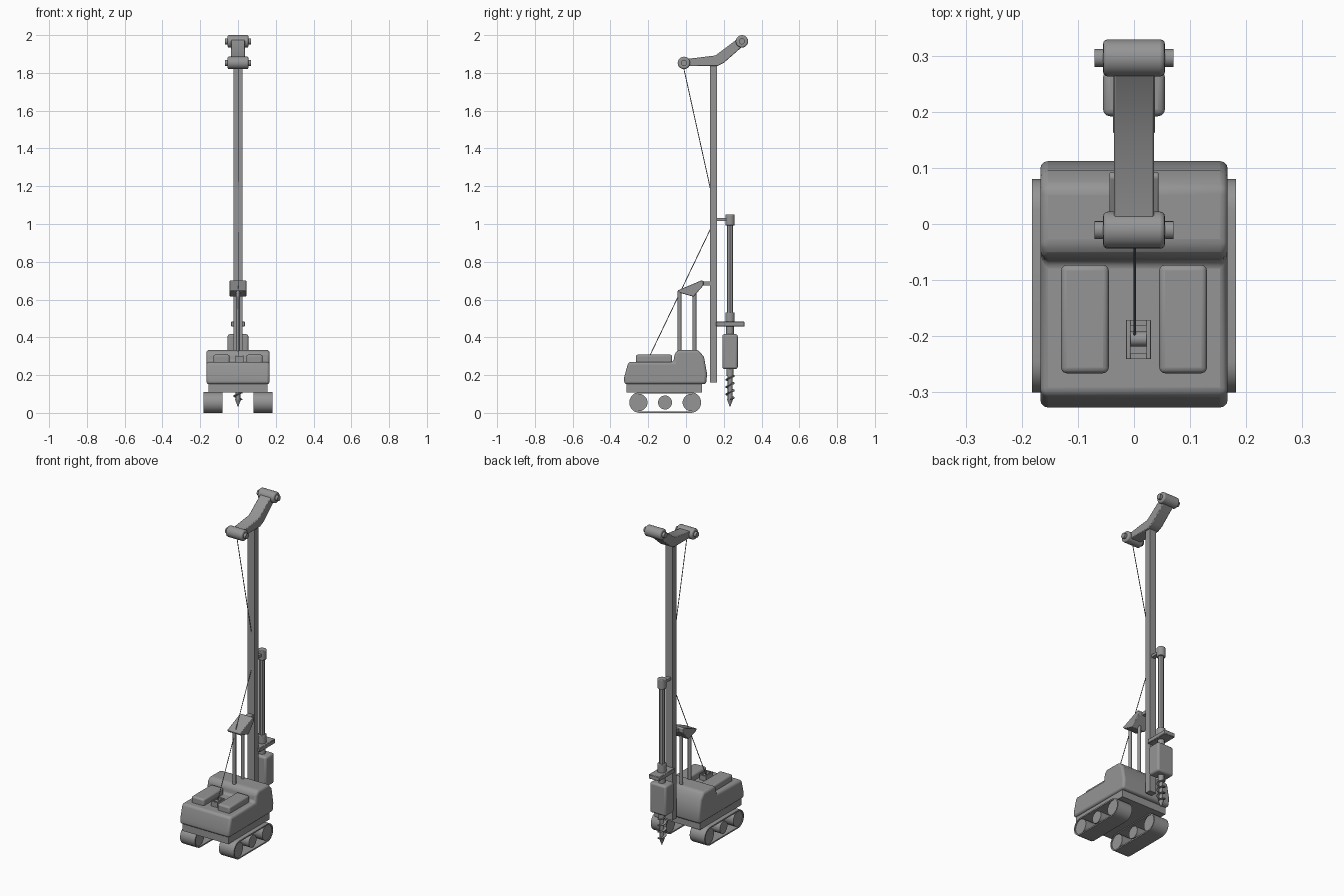
import bpy, bmesh
from math import sin, cos, pi
from mathutils import Vector

if "Cube" in bpy.data.objects:
    bpy.data.objects.remove(bpy.data.objects["Cube"])

# one dark grey paint for the whole machine
PAINT = bpy.data.materials.new("dark_grey")
PAINT.diffuse_color = (0.3, 0.3, 0.3, 1)
PAINT.use_nodes = True
PAINT.node_tree.nodes["Principled BSDF"].inputs["Base Color"].default_value = PAINT.diffuse_color


def finish(name, bm, bevel=0.0, segs=3):
    bmesh.ops.recalc_face_normals(bm, faces=bm.faces)
    me = bpy.data.meshes.new(name)
    bm.to_mesh(me)
    bm.free()
    me.materials.append(PAINT)
    ob = bpy.data.objects.new(name, me)
    bpy.context.collection.objects.link(ob)
    if bevel:
        m = ob.modifiers.new("bevel", 'BEVEL')
        m.width, m.segments, m.limit_method = bevel, segs, 'ANGLE'
    bpy.ops.object.select_all(action='DESELECT')
    bpy.context.view_layer.objects.active = ob
    ob.select_set(True)
    bpy.ops.object.shade_smooth_by_angle(angle=0.6)
    return ob


def extrude_x(name, pts, x0, x1, bevel=0.0, segs=3):
    """Side profile of (y, z) points extruded along x."""
    bm = bmesh.new()
    f = bm.faces.new([bm.verts.new((x0, y, z)) for y, z in pts])
    r = bmesh.ops.extrude_face_region(bm, geom=[f])
    bmesh.ops.translate(bm, vec=(x1 - x0, 0, 0),
                        verts=[v for v in r['geom'] if isinstance(v, bmesh.types.BMVert)])
    return finish(name, bm, bevel, segs)


def box(name, x0, x1, y0, y1, z0, z1, bevel=0.0, segs=3):
    return extrude_x(name, [(y0, z0), (y1, z0), (y1, z1), (y0, z1)], x0, x1, bevel, segs)


def rod(name, a, b, r, r2=None, n=20, bevel=0.0):
    """Cylinder or cone between two points."""
    a, b = Vector(a), Vector(b)
    bm = bmesh.new()
    bmesh.ops.create_cone(bm, cap_ends=True, segments=n, radius1=r,
                          radius2=r if r2 is None else r2, depth=(b - a).length)
    q = (b - a).to_track_quat('Z', 'Y').to_matrix()
    for v in bm.verts:
        v.co = q @ v.co + (a + b) / 2
    return finish(name, bm, bevel)


def stadium(y0, y1, z, r, n=14):
    pts = [(y1 + r * sin(pi * i / n), z - r * cos(pi * i / n)) for i in range(n + 1)]
    return pts + [(y0 - r * sin(pi * i / n), z + r * cos(pi * i / n)) for i in range(n + 1)]


# crawler tracks: hollow belt loops with three wheels each
WHEELS = ((-0.25, 0.046), (-0.111, 0.037), (0.028, 0.046))
for side, s in (("left", -1), ("right", 1)):
    bm = bmesh.new()
    rings = [[bm.verts.new((s * x, y, z)) for y, z in stadium(-0.245, 0.025, 0.055, r)]
             for x, r in ((0.081, 0.055), (0.182, 0.055), (0.182, 0.047), (0.081, 0.047))]
    n = len(rings[0])
    for k in range(4):
        p, q = rings[k], rings[(k + 1) % 4]
        for i in range(n):
            j = (i + 1) % n
            bm.faces.new((p[i], p[j], q[j], q[i]))
    finish(side + "_track_belt", bm)
    for i, (y, r) in enumerate(WHEELS):
        rod(f"{side}_wheel_{i}", (s * 0.086, y, 0.055), (s * 0.177, y, 0.055), r, n=28)

# chassis and body
box("chassis_plate", -0.155, 0.155, -0.315, 0.085, 0.108, 0.155)
extrude_x("body", [(-0.327, 0.152), (0.106, 0.152), (0.112, 0.205), (0.095, 0.297),
                   (0.065, 0.333), (-0.04, 0.333), (-0.06, 0.315), (-0.066, 0.27),
                   (-0.305, 0.27), (-0.327, 0.19)], -0.167, 0.167, 0.014)
for side, s in (("left", -1), ("right", 1)):
    box(side + "_hood", s * 0.045, s * 0.13, -0.266, -0.073, 0.26, 0.308, 0.01)

# winch box: four walls around a drum
for i, x in enumerate((-0.014, 0.022)):
    box(f"winch_side_{i}", x, x + 0.008, -0.241, -0.171, 0.265, 0.303, 0.002)
for i, y in enumerate((-0.241, -0.181)):
    box(f"winch_end_{i}", -0.014, 0.03, y, y + 0.01, 0.265, 0.300)
rod("winch_drum", (-0.008, -0.205, 0.282), (0.024, -0.205, 0.282), 0.013)

# support posts and wedge bracket that holds the mast
rod("front_post", (0, -0.034, 0.32), (0, -0.034, 0.645), 0.01)
rod("rear_post", (0, 0.045, 0.32), (0, 0.045, 0.66), 0.01)
extrude_x("mast_bracket", [(-0.045, 0.648), (-0.033, 0.636), (0.04, 0.615), (0.092, 0.675),
                           (0.092, 0.698), (0.083, 0.702)], -0.044, 0.044, 0.003, 2)
box("bracket_arm", -0.018, 0.018, 0.085, 0.13, 0.675, 0.695)

# mast
box("mast", -0.023, 0.023, 0.127, 0.164, 0.16, 1.85)

# cranked head arm with a roller at each end
extrude_x("head_arm", [(-0.01, 1.835), (0.165, 1.836), (0.2, 1.853), (0.305, 1.945),
                       (0.283, 1.988), (0.155, 1.892), (-0.01, 1.872)], -0.036, 0.036, 0.004, 2)
for name, y, z in (("front", -0.011, 1.853), ("rear", 0.296, 1.967)):
    rod(name + "_roller", (-0.055, y, z), (0.055, y, z), 0.033, n=20, bevel=0.008)
    rod(name + "_roller_axle", (-0.07, y, z), (0.07, y, z), 0.016)

# cables
rod("lower_cable", (0.001, -0.2, 0.285), (0.001, 0.135, 0.985), 0.0022, n=8)
rod("upper_cable", (0.001, 0.135, 1.16), (0.001, -0.013, 1.83), 0.0022, n=8)

# drill string
D = 0.233
rod("drill_rod", (0, D, 0.40), (0, D, 1.0), 0.017, n=8)
rod("drill_cap", (0, D, 0.992), (0, D, 1.05), 0.025, bevel=0.004)
box("cap_arm", -0.012, 0.012, 0.145, 0.22, 1.017, 1.033)
rod("drill_collar", (0, D, 0.48), (0, D, 0.532), 0.025, bevel=0.004)
rod("drill_neck", (0, D, 0.41), (0, D, 0.46), 0.02)
box("guide_plate", -0.037, 0.037, 0.16, 0.31, 0.457, 0.483, 0.003, 1)
box("drill_motor", -0.055, 0.055, 0.192, 0.274, 0.232, 0.417, 0.012)

# auger: shaft, tip and spiral flight
rod("auger_neck", (0, D, 0.195), (0, D, 0.24), 0.018)
rod("auger_shaft", (0, D, 0.07), (0, D, 0.21), 0.012)
rod("auger_tip", (0, D, 0.072), (0, D, 0.032), 0.016, 0.001)
bm = bmesh.new()
TURNS, STEPS, prev = 3.5, 84, None
for i in range(STEPS + 1):
    t = i / STEPS
    a, z = 2 * pi * TURNS * t, 0.07 + 0.135 * t
    ring = [bm.verts.new((q * cos(a), D + q * sin(a), z + h))
            for q, h in ((0.006, -0.004), (0.025, -0.002), (0.025, 0.002), (0.006, 0.004))]
    if prev:
        for k in range(4):
            m = (k + 1) % 4
            bm.faces.new((prev[k], prev[m], ring[m], ring[k]))
    else:
        bm.faces.new(ring)
    prev = ring
bm.faces.new(prev)
finish("auger_flight", bm)
